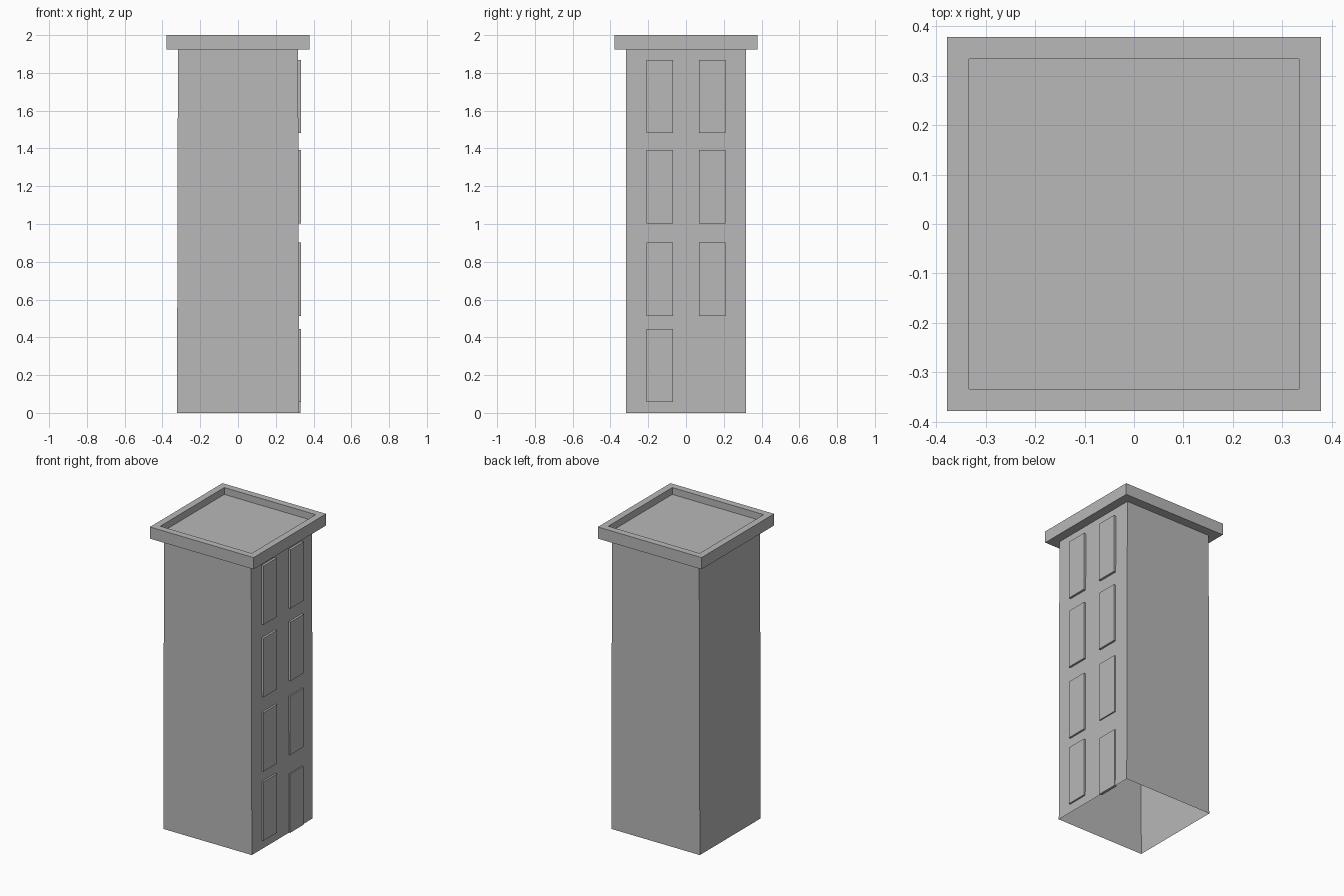
import bpy
import bmesh
from mathutils import Vector

default_cube = bpy.data.objects.get("Cube")
if default_cube:
    bpy.data.objects.remove(default_cube, do_unlink=True)

grey = bpy.data.materials.new("plain grey")
grey.use_nodes = True
colour = (0.48, 0.48, 0.48, 1)
grey.diffuse_color = colour
grey.node_tree.nodes["Principled BSDF"].inputs["Base Color"].default_value = colour


def new_box(low, high):
    """Return a bmesh box spanning two opposite corners."""
    low, high = Vector(low), Vector(high)
    bm = bmesh.new()
    bmesh.ops.create_cube(bm, size=1)
    bmesh.ops.scale(bm, vec=high - low, verts=bm.verts)
    bmesh.ops.translate(bm, vec=(low + high) / 2, verts=bm.verts)
    return bm


def finish(bm, name):
    mesh = bpy.data.meshes.new(name)
    bm.to_mesh(mesh)
    bm.free()
    mesh.materials.append(grey)
    obj = bpy.data.objects.new(name, mesh)
    bpy.context.collection.objects.link(obj)
    return obj


def face_towards(bm, z_sign):
    bm.normal_update()
    return max(bm.faces, key=lambda f: f.normal.z * z_sign)


# Hollow tower walls, open underneath and slightly wider at the foot
bm = new_box((-0.318, -0.317, 0), (0.318, 0.317, 1.93))
for v in bm.verts:
    if v.co.z < 0.1:
        v.co.x *= 1.016
ends = [face_towards(bm, 1), face_towards(bm, -1)]
bmesh.ops.delete(bm, geom=ends, context="FACES_ONLY")
finish(bm, "tower_walls")

# Overhanging roof slab with a sunken top behind a parapet
bm = new_box((-0.378, -0.378, 1.923), (0.378, 0.378, 2))
top = face_towards(bm, 1)
bmesh.ops.inset_region(bm, faces=[top], thickness=0.063)
floor = bmesh.ops.extrude_discrete_faces(bm, faces=[top])["faces"][0]
bmesh.ops.translate(bm, vec=(0, 0, -0.045), verts=floor.verts)
finish(bm, "roof_parapet")

# Two columns of raised window panels, with a door at ground level
panel_height = 0.388
rows = [0.057, 0.513, 1.003, 1.481]
for side, y in (("right", -0.14), ("left", 0.14)):
    for level, z in enumerate(rows):
        is_door = side == "left" and level == 0
        name = "door" if is_door else f"window_{side}_{level}"
        base = 0 if is_door else z
        shallow = side == "left" and level < 2
        front = 0.33 if shallow else 0.334
        finish(new_box((0.312, y - 0.07, base),
                       (front, y + 0.07, base + panel_height)), name)
